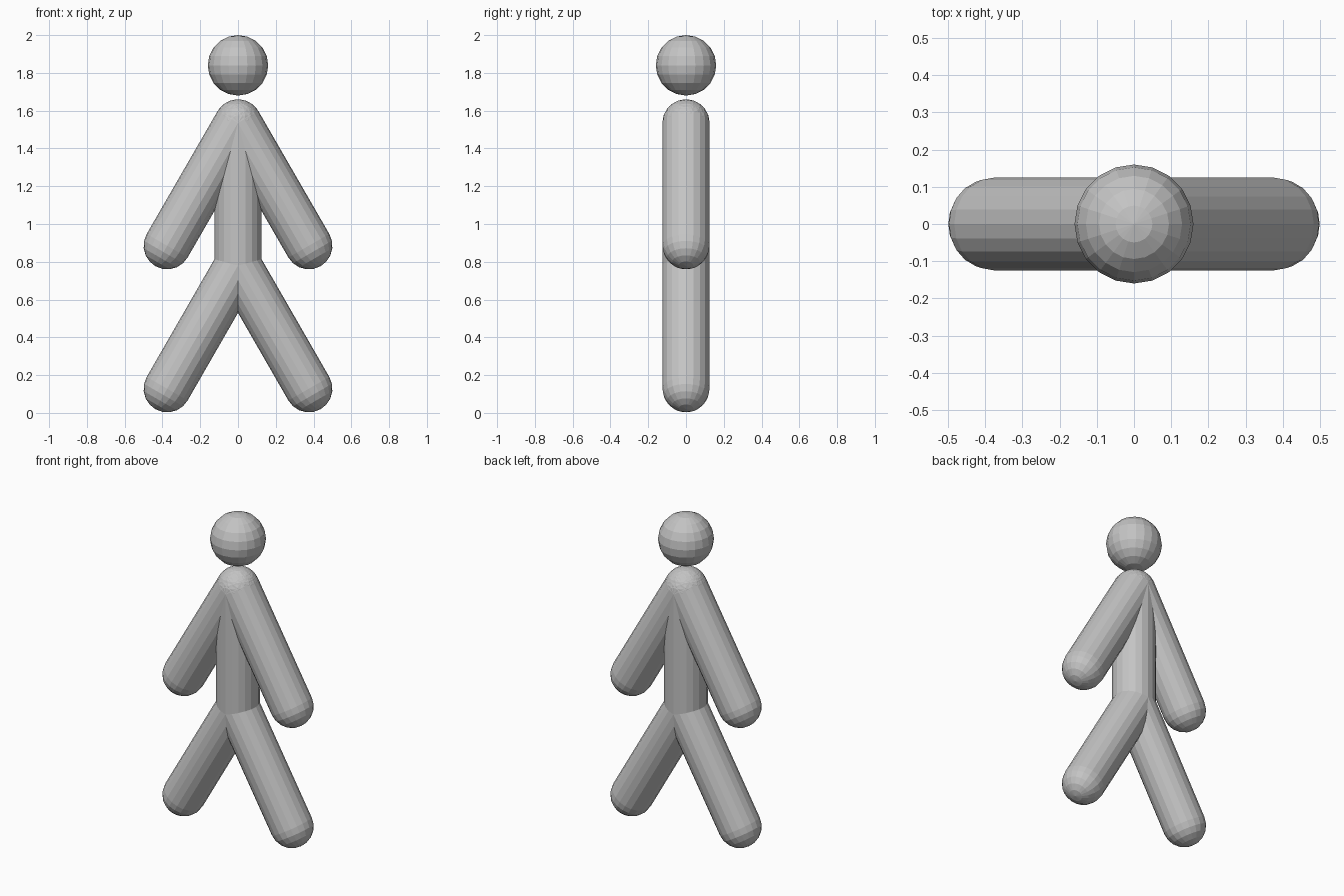
import bpy, bmesh, math
from mathutils import Vector

if "Cube" in bpy.data.objects:
    bpy.data.objects.remove(bpy.data.objects["Cube"])

SIDES, CAP = 20, 5

grey = bpy.data.materials.new("plain_grey")
grey.diffuse_color = (0.55, 0.55, 0.55, 1)
grey.use_nodes = True
grey.node_tree.nodes["Principled BSDF"].inputs["Base Color"].default_value = grey.diffuse_color


def capsule(name, top, bottom, radius):
    """Round-ended rod between two centres (a sphere when they coincide)."""
    top, bottom = Vector(top), Vector(bottom)
    axis = top - bottom
    half = axis.length / 2
    bm = bmesh.new()
    profile = []
    for sign in (1, -1):
        steps = range(CAP + 1) if sign == 1 else range(CAP, -1, -1)
        for i in steps:
            a = math.pi / 2 * i / CAP
            profile.append(bm.verts.new((radius * math.sin(a), 0,
                                         sign * (half + radius * math.cos(a)))))
    edges = [bm.edges.new(pair) for pair in zip(profile, profile[1:])]
    bmesh.ops.spin(bm, geom=profile + edges, cent=(0, 0, 0), axis=(0, 0, 1),
                   angle=2 * math.pi, steps=SIDES, use_duplicate=False)
    bmesh.ops.remove_doubles(bm, verts=bm.verts[:], dist=1e-5)
    bmesh.ops.recalc_face_normals(bm, faces=bm.faces[:])
    mesh = bpy.data.meshes.new(name)
    bm.to_mesh(mesh)
    bm.free()
    mesh.materials.append(grey)
    obj = bpy.data.objects.new(name, mesh)
    obj.location = (top + bottom) / 2
    obj.rotation_euler = (0, math.atan2(axis.x, axis.z), 0)
    bpy.context.collection.objects.link(obj)
    return obj


R = 0.125
SHOULDER, HIP = 1.535, 0.78

# Head and torso
capsule("head", (0, 0, 1.84), (0, 0, 1.84), 0.16)
capsule("torso", (0, 0, SHOULDER), (0, 0, HIP), R)

# Arms and legs splay 30 degrees from vertical
for side, s in (("left", -1), ("right", 1)):
    capsule(side + "_arm", (0, 0, SHOULDER), (s * 0.375, 0, SHOULDER - 0.65), R)
    capsule(side + "_leg", (0, 0, HIP), (s * 0.375, 0, HIP - 0.652), R)
